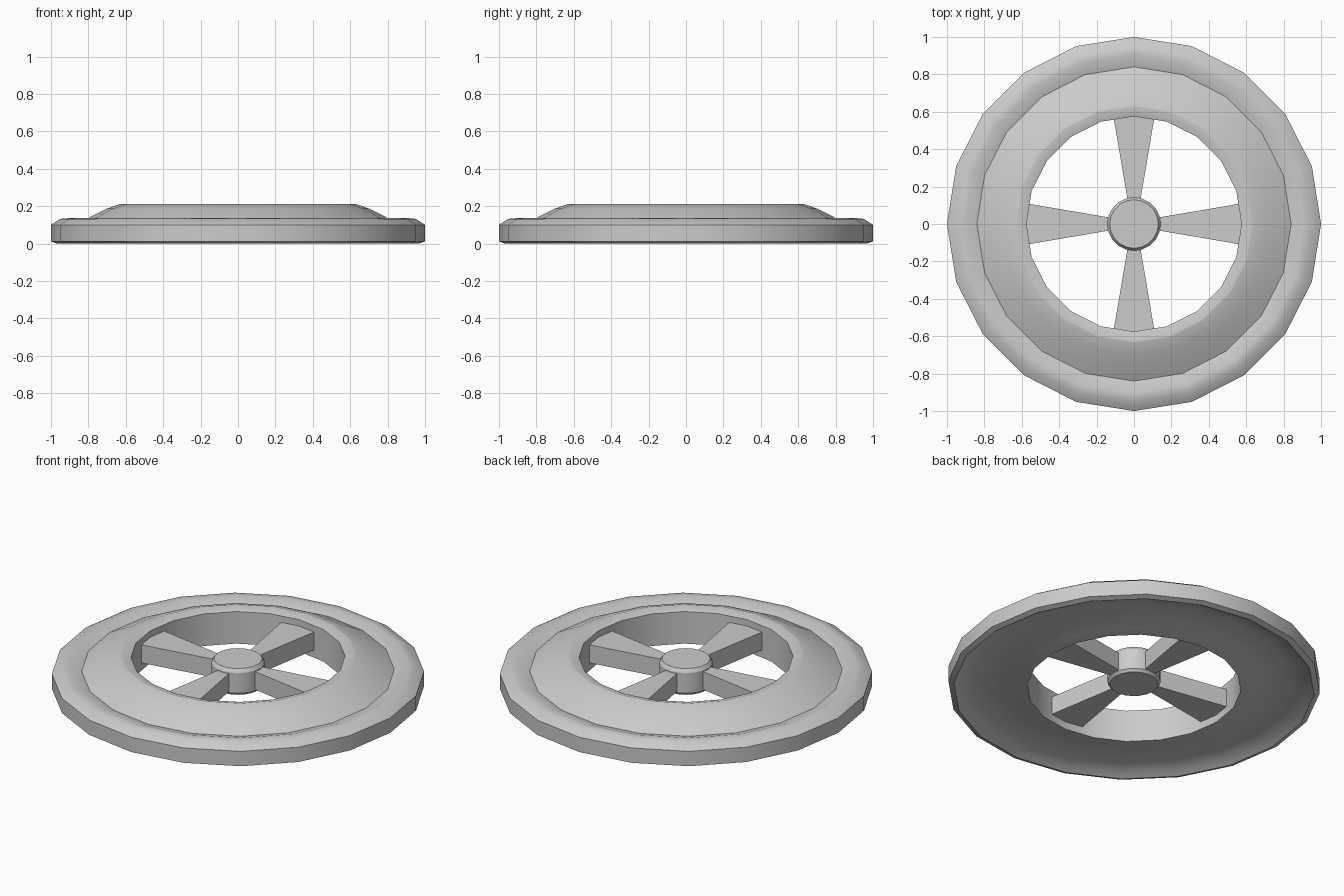
import bpy, bmesh, math

if "Cube" in bpy.data.objects:
    bpy.data.objects.remove(bpy.data.objects["Cube"])

SIDES = 20


def make_object(name, bm, angle=30):
    bmesh.ops.recalc_face_normals(bm, faces=bm.faces)
    mesh = bpy.data.meshes.new(name)
    bm.to_mesh(mesh)
    bm.free()
    ob = bpy.data.objects.new(name, mesh)
    bpy.context.collection.objects.link(ob)
    bpy.ops.object.select_all(action='DESELECT')
    ob.select_set(True)
    bpy.context.view_layer.objects.active = ob
    bpy.ops.object.shade_smooth_by_angle(angle=math.radians(angle))
    return ob


def lathe(name, profile, closed, sides=SIDES):
    """Revolve (radius, height) points; open profiles get capped ends."""
    bm = bmesh.new()
    rings = [[bm.verts.new((r * math.cos(2 * math.pi * i / sides),
                            r * math.sin(2 * math.pi * i / sides), z))
              for i in range(sides)] for r, z in profile]
    pairs = list(zip(rings, rings[1:]))
    if closed:
        pairs.append((rings[-1], rings[0]))
    for a, b in pairs:
        for i in range(sides):
            j = (i + 1) % sides
            bm.faces.new((a[i], a[j], b[j], b[i]))
    if not closed:
        bm.faces.new(rings[0])
        bm.faces.new(rings[-1])
    return make_object(name, bm)


# Ring: outer rim, shallow groove, domed inner band, inner wall, hollowed underside
lathe("wheel_rim", [
    (0.97, 0.0), (1.0, 0.012), (1.0, 0.10), (0.95, 0.132), (0.905, 0.136),
    (0.84, 0.115), (0.79, 0.142), (0.70, 0.187), (0.635, 0.21), (0.628, 0.211),
    (0.575, 0.195), (0.575, 0.005), (0.63, 0.012), (0.72, 0.035),
    (0.86, 0.04), (0.93, 0.022)], True)

# Hub with chamfered ends
lathe("hub", [(0.13, 0.03), (0.143, 0.045), (0.143, 0.165), (0.13, 0.185)], False)

# Four spokes, flaring towards the rim
for k in range(4):
    bm = bmesh.new()
    a = k * math.pi / 2
    outline = [(0.08, -0.026), (0.575, -0.11), (0.575, 0.11), (0.08, 0.026)]
    base = [bm.verts.new((x * math.cos(a) - y * math.sin(a),
                          x * math.sin(a) + y * math.cos(a), 0.05))
            for x, y in outline]
    face = bm.faces.new(base)
    top = bmesh.ops.extrude_face_region(bm, geom=[face], use_keep_orig=True)
    verts = [g for g in top["geom"] if isinstance(g, bmesh.types.BMVert)]
    bmesh.ops.translate(bm, verts=verts, vec=(0, 0, 0.107))
    make_object(f"spoke_{k + 1}", bm)
